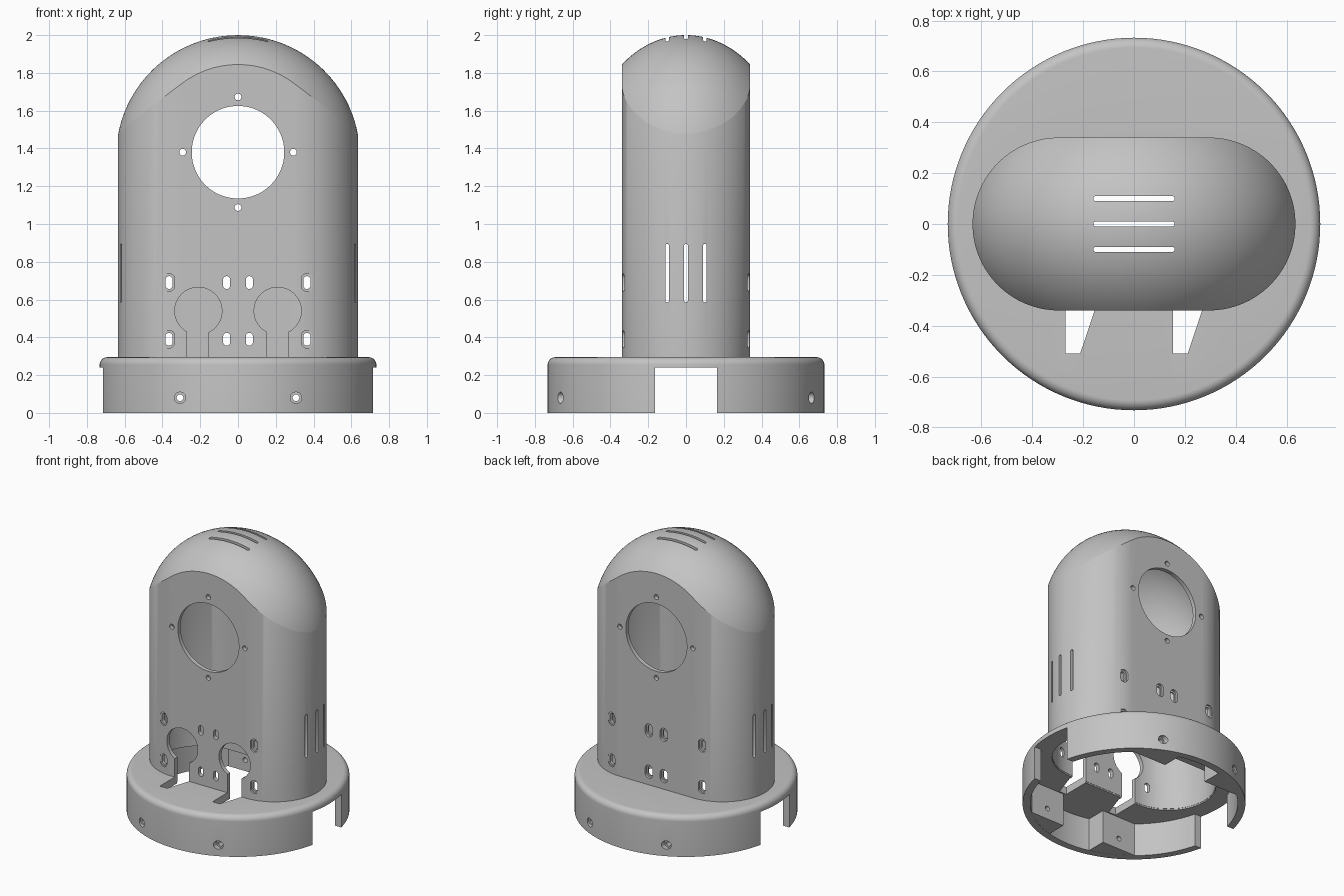
import bpy, bmesh
from math import sin, cos, pi, sqrt, asin

if "Cube" in bpy.data.objects:
    bpy.data.objects.remove(bpy.data.objects["Cube"])

grey = bpy.data.materials.new("matte_grey")
grey.use_nodes = True
GREY = (0.55, 0.55, 0.55, 1)
grey.diffuse_color = GREY
grey.node_tree.nodes["Principled BSDF"].inputs["Base Color"].default_value = GREY

WALL = 0.03
BODY_W, BODY_D = 1.27, 0.68
RIM = 0.7325


def finish(bm, name):
    bmesh.ops.remove_doubles(bm, verts=bm.verts, dist=1e-5)
    bmesh.ops.recalc_face_normals(bm, faces=bm.faces)
    mesh = bpy.data.meshes.new(name)
    bm.to_mesh(mesh)
    bm.free()
    mesh.materials.append(grey)
    obj = bpy.data.objects.new(name, mesh)
    bpy.context.collection.objects.link(obj)
    return obj


def capsule(u, v, w, h, n=32):
    """Rounded-end outline; a circle when w equals h."""
    r = min(w, h) / 2
    pts = []
    for i in range(n):
        a = 2 * pi * (i + 0.5) / n
        c, s = cos(a), sin(a)
        pts.append((u + r * c + (w / 2 - r) * (1 if c > 0 else -1),
                    v + r * s + (h / 2 - r) * (1 if s > 0 else -1)))
    return pts


def rect(u0, u1, v0, v1):
    return [(u0, v0), (u1, v0), (u1, v1), (u0, v1)]


def prisms(name, axis, lo, hi, outlines):
    """Extrude each outline along an axis into one mesh."""
    place = {"x": lambda u, v, w: (w, u, v),
             "y": lambda u, v, w: (u, w, v),
             "z": lambda u, v, w: (u, v, w)}[axis]
    bm = bmesh.new()
    for pts in outlines:
        a = [bm.verts.new(place(u, v, lo)) for u, v in pts]
        b = [bm.verts.new(place(u, v, hi)) for u, v in pts]
        bm.faces.new(a)
        bm.faces.new(b)
        for i in range(len(pts)):
            j = (i + 1) % len(pts)
            bm.faces.new((a[i], a[j], b[j], b[i]))
    return finish(bm, name)


def cut(obj, *args):
    cutter = prisms("cutter", *args)
    cutter.hide_render = True
    mod = obj.modifiers.new("cut", "BOOLEAN")
    mod.operation, mod.solver, mod.object = "DIFFERENCE", "EXACT", cutter
    bpy.context.view_layer.objects.active = obj
    bpy.ops.object.modifier_apply(modifier=mod.name)
    bpy.data.objects.remove(cutter)


def body_outline(inset):
    pts = capsule(0, 0, BODY_W - 2 * inset, BODY_D - 2 * inset, 96)
    out = []
    for p, q in zip(pts, pts[1:] + pts[:1]):
        steps = 14 if abs(p[0] - q[0]) > 0.2 else 1
        out += [(p[0] + (q[0] - p[0]) * k / steps,
                 p[1] + (q[1] - p[1]) * k / steps) for k in range(steps)]
    return out


# Hollow body: rounded-end tube closed by an ellipsoid dome
def shell_side(bm, inset, rings=20):
    pts = body_outline(inset)
    a, b, c = 0.645 - inset, 0.52 - inset, 0.64 - inset

    def dome(x, y):
        return 1.36 + c * sqrt(max(0, 1 - (x / a) ** 2 - (y / b) ** 2))

    loops = [[bm.verts.new((x, y, 0.25)) for x, y in pts]]
    for k in range(rings):
        s = cos(k / rings * pi / 2)
        loops.append([bm.verts.new((x * s, y * s, dome(x * s, y * s))) for x, y in pts])
    n = len(pts)
    for lo, hi in zip(loops, loops[1:]):
        for i in range(n):
            j = (i + 1) % n
            bm.faces.new((lo[i], lo[j], hi[j], hi[i]))
    tip = bm.verts.new((0, 0, dome(0, 0)))
    for i in range(n):
        bm.faces.new((loops[-1][i], loops[-1][(i + 1) % n], tip))
    return loops[0]


bm = bmesh.new()
outer, inner = shell_side(bm, 0), shell_side(bm, WALL)
for i in range(len(outer)):
    j = (i + 1) % len(outer)
    bm.faces.new((outer[i], inner[i], inner[j], outer[j]))
body = finish(bm, "domed_body")

# Lens opening, its screw holes and the mounting slots, through both walls
EYE = 1.38
holes = [capsule(0, EYE, 0.49, 0.49, 80)]
holes += [capsule(dx, EYE + dz, 0.036, 0.036, 20)
          for dx, dz in ((0.293, 0), (-0.293, 0), (0, 0.293), (0, -0.293))]
rows, inner_x, outer_x = (0.39, 0.69), (-0.06, 0.06), (-0.365, 0.365)
holes += [capsule(x, z, 0.038, 0.068, 24) for x in inner_x + outer_x for z in rows]
cut(body, "y", -0.5, 0.5, holes)

# Recesses around the slots
cut(body, "y", -0.5, -0.322, [capsule(x, z, 0.06, 0.094) for x in outer_x for z in rows])
cut(body, "y", 0.322, 0.5, [capsule(x, z, 0.06, 0.094) for x in inner_x + outer_x for z in rows])

# Vent slots at the sides and in the dome
vents = (-0.1, 0, 0.1)
cut(body, "x", -1, 1, [capsule(y, 0.74, 0.02, 0.31, 16) for y in vents])
cut(body, "z", 1.8, 2.2, [capsule(0, y, 0.32, 0.02, 16) for y in vents])

# Keyhole openings in the front wall
cut(body, "y", -0.5, -0.2, [capsule(x, 0.54, 0.25, 0.25, 48) for x in (-0.21, 0.21)])
cut(body, "y", -0.5, -0.2, [rect(x, x + 0.115, 0.2, 0.5) for x in (-0.27, 0.153)])

# Round base: turned cap with a rounded upper edge
R = 0.04
profile = [(0, 0.24), (0.682, 0.24), (0.682, 0), (RIM, 0)]
profile += [(RIM - R + R * cos(k * pi / 16), 0.255 + R * sin(k * pi / 16)) for k in range(9)]
profile.append((0, 0.295))
bm = bmesh.new()
verts = [bm.verts.new((r, 0, z)) for r, z in profile]
edges = [bm.edges.new(pair) for pair in zip(verts, verts[1:])]
bmesh.ops.spin(bm, geom=verts + edges, cent=(0, 0, 0), axis=(0, 0, 1),
               angle=2 * pi, steps=128, use_merge=False)
base = finish(bm, "round_base")

# Cable openings at both sides, body opening and keyhole slots in the plate
cut(base, "x", -1, 1, [rect(-0.165, 0.165, -0.1, 0.24)])
cut(base, "z", 0.1, 0.5, [capsule(0, 0, BODY_W - 0.056, BODY_D - 0.056, 96)])
cut(base, "z", 0.1, 0.5, [[(x, -0.25), (x, -0.51), (x + 0.058, -0.51),
                           (x + 0.115, -0.34), (x + 0.115, -0.25)] for x in (-0.27, 0.153)])


# Screw blocks inside the base wall
def block_outline(sx, sy):
    r = 0.69
    a0, a1 = asin(0.45 / r), asin(0.17 / r)
    arc = [a0 + (a1 - a0) * k / 8 for k in range(9)]
    pts = [(0.17, 0.52), (0.45, 0.52)] + [(r * sin(a), r * cos(a)) for a in arc]
    return [(sx * x, sy * y) for x, y in pts]


blocks = prisms("screw_blocks", "z", 0.001, 0.25,
                [block_outline(sx, sy) for sx in (-1, 1) for sy in (-1, 1)])

# Screw holes with countersinks
screws = (-0.307, 0.307)
for part in (base, blocks):
    cut(part, "y", -0.9, 0.9, [capsule(x, 0.08, 0.036, 0.036, 20) for x in screws])
for side in (-1, 1):
    cut(base, "y", side * 0.637, side * 0.9, [capsule(x, 0.08, 0.06, 0.06, 24) for x in screws])
    cut(blocks, "y", side * 0.637, side * 0.9, [capsule(x, 0.08, 0.06, 0.06, 24) for x in screws])

# Smooth shading with crisp edges
bpy.ops.object.select_all(action="DESELECT")
for part in (body, base, blocks):
    part.select_set(True)
bpy.context.view_layer.objects.active = body
bpy.ops.object.shade_smooth_by_angle(angle=pi / 6)
